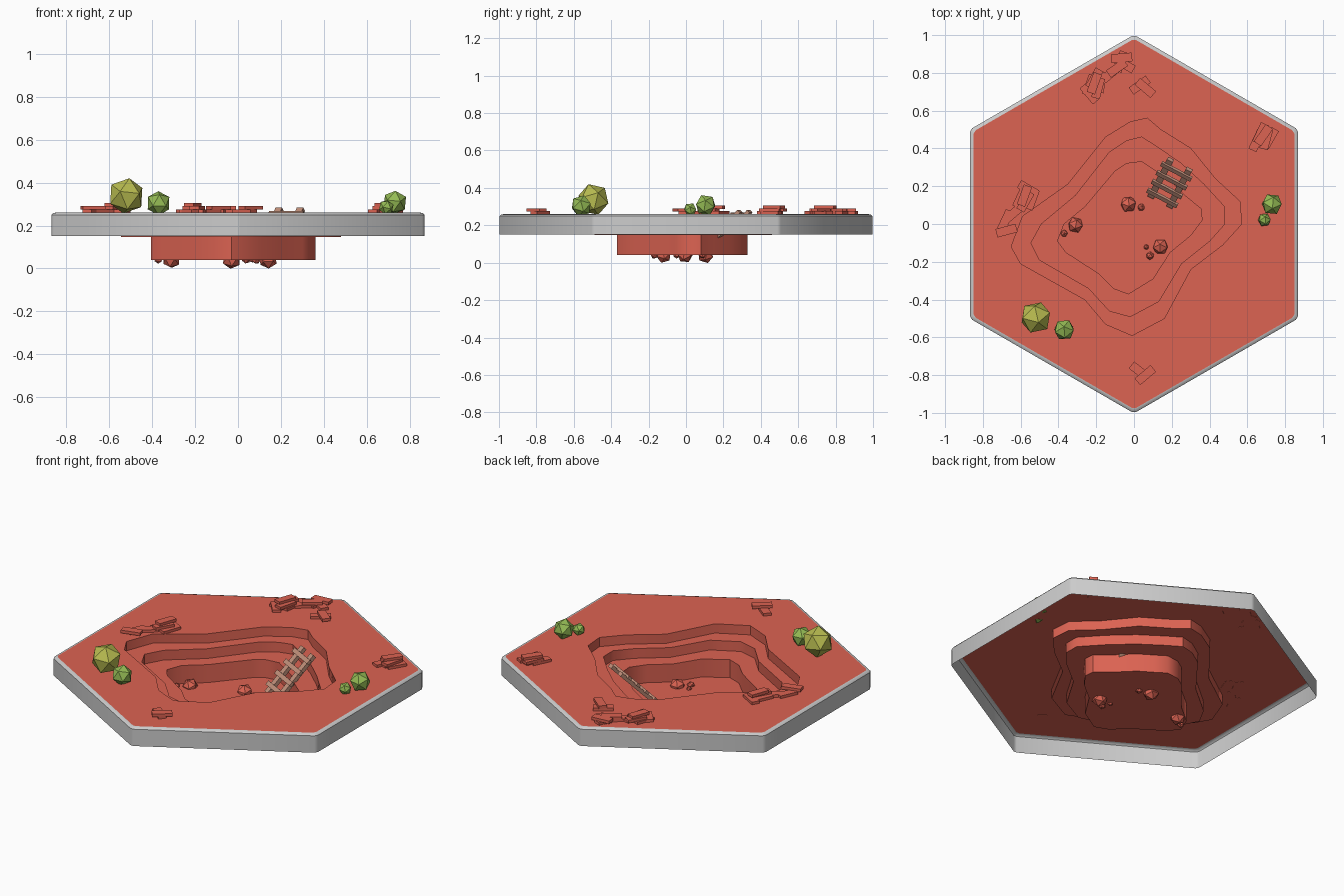
import bpy, bmesh, math
from mathutils import Vector, Matrix

if "Cube" in bpy.data.objects:
    bpy.data.objects.remove(bpy.data.objects["Cube"])

def material(name, rgb):
    m = bpy.data.materials.new(name)
    m.diffuse_color = (*rgb, 1)
    m.use_nodes = True
    m.node_tree.nodes["Principled BSDF"].inputs["Base Color"].default_value = m.diffuse_color
    return m

CLAY = material("clay", (0.72, 0.125, 0.085))
WOOD = material("wood", (0.52, 0.27, 0.19))
OLIVE = material("olive_leaf", (0.48, 0.50, 0.08))
GREEN = material("green_leaf", (0.30, 0.50, 0.09))

def finish(bm, name, mat=None, smooth=None):
    me = bpy.data.meshes.new(name)
    bm.to_mesh(me)
    bm.free()
    ob = bpy.data.objects.new(name, me)
    bpy.context.collection.objects.link(ob)
    if mat:
        me.materials.append(mat)
    if smooth:
        bpy.ops.object.select_all(action='DESELECT')
        ob.select_set(True)
        bpy.context.view_layer.objects.active = ob
        bpy.ops.object.shade_smooth_by_angle(angle=math.radians(smooth))
    return ob

def ring(bm, pts, z):
    return [bm.verts.new((x, y, z)) for x, y in pts]

def bridge(bm, a, b):
    n = len(a)
    for i in range(n):
        bm.faces.new((a[i], a[(i + 1) % n], b[(i + 1) % n], b[i]))

def hexagon(r, cut):
    # pointed along y, each corner slightly chamfered
    c = [Vector((r * math.sin(k * math.pi / 3), r * math.cos(k * math.pi / 3))) for k in range(6)]
    out = []
    for k in range(6):
        for nb in (c[k - 1], c[(k + 1) % 6]):
            out.append(tuple(c[k] + (nb - c[k]).normalized() * cut))
    return out

# Grey rim, open underneath
bm = bmesh.new()
rings = [ring(bm, hexagon(r, 0.012), z) for r, z in ((1.002, 0.15), (1.002, 0.25), (0.995, 0.257), (0.98, 0.26))]
for a, b in zip(rings, rings[1:]):
    bridge(bm, b, a)
bmesh.ops.recalc_face_normals(bm, faces=bm.faces)
finish(bm, "tile_rim", None, 35)

# Clay ground with terraced pit
TOP = [(.07, .56), (.14, .50), (.30, .40), (.43, .24), (.56, .12), (.57, 0), (.47, -.11), (.30, -.24), (.16, -.50),
       (-.01, -.59), (-.15, -.53), (-.26, -.40), (-.60, -.21), (-.65, -.12), (-.59, .04), (-.35, .21), (-.15, .46), (-.02, .54)]
MID = [(.04, .46), (.12, .41), (.25, .32), (.37, .21), (.48, .09), (.48, 0), (.40, -.09), (.25, -.21), (.13, -.41),
       (-.02, -.49), (-.13, -.46), (-.24, -.34), (-.50, -.19), (-.545, -.10), (-.49, 0), (-.31, .15), (-.13, .38), (-.04, .44)]
LOW = [(.04, .33), (.10, .29), (.18, .24), (.27, .15), (.355, .08), (.36, .02), (.30, -.06), (.19, -.15), (.10, -.29),
       (-.03, -.37), (-.11, -.34), (-.19, -.26), (-.36, -.15), (-.405, -.09), (-.37, 0), (-.26, .09), (-.10, .28), (-.04, .32)]
bm = bmesh.new()
outer = ring(bm, hexagon(0.98, 0.012), 0.26)
levels = [ring(bm, p, z) for p, z in
          ((TOP, .26), (TOP, .205), (MID, .205), (MID, .147), (LOW, .147), (LOW, .04))]
for a, b in zip(levels, levels[1:]):
    bridge(bm, a, b)
bm.faces.new(levels[-1])
edges = []
for loop in (outer, levels[0]):
    for i in range(len(loop)):
        e = bm.edges.get((loop[i - 1], loop[i]))
        edges.append(e or bm.edges.new((loop[i - 1], loop[i])))
bmesh.ops.triangle_fill(bm, edges=edges, use_beauty=True, use_dissolve=False)
bmesh.ops.recalc_face_normals(bm, faces=bm.faces)
flat = max(bm.faces, key=lambda f: f.calc_area() if abs(f.normal.z) > .9 else 0)
if flat.normal.z < 0:
    bmesh.ops.reverse_faces(bm, faces=bm.faces)
finish(bm, "terraced_ground", CLAY, 45)

# Low-poly bushes and pit rocks
def ball(name, x, y, z, r, mat, turn):
    bm = bmesh.new()
    rot = Matrix.Rotation(turn, 4, 'Z') @ Matrix.Rotation(turn * .7, 4, 'X')
    bmesh.ops.create_icosphere(bm, subdivisions=1, radius=r, matrix=Matrix.Translation((x, y, z)) @ rot)
    finish(bm, name, mat)

for i, (x, y, z, r, mat) in enumerate([(-.52, -.495, .338, .087, OLIVE), (-.37, -.56, .304, .058, GREEN),
                                       (.73, .105, .308, .058, GREEN), (.69, .022, .285, .036, GREEN)]):
    ball(f"bush_{i}", x, y, z, r, mat, .5 + i)
for i, (x, y, r) in enumerate([(-.03, .105, .045), (.14, -.12, .044), (-.31, -.005, .043), (.038, .088, .02),
                               (-.37, -.05, .02), (.085, -.168, .022), (.065, -.122, .015)]):
    ball(f"pit_rock_{i}", x, y, .042, r, CLAY, .4 + i)

# Scattered and stacked bricks: x, y, layer, angle
def box(bm, size, matrix):
    bmesh.ops.create_cube(bm, size=1, matrix=matrix @ Matrix.Diagonal((*size, 1)))

PILES = {
    "back_left": [(-.235, .69, 0, -50), (-.235, .735, 0, 70), (-.20, .725, 0, 65), (-.175, .75, 0, 80),
                  (-.21, .77, 1, 60), (-.19, .72, 1, 75), (-.21, .745, 2, 70)],
    "back_corner": [(-.12, .80, 0, 40), (-.09, .825, 1, 35), (-.07, .86, 0, 70), (-.05, .845, 0, -30), (-.065, .88, 1, 5)],
    "back_pair": [(.03, .735, 0, 35), (.06, .72, 1, -40)],
    "right": [(.65, .44, 0, 65), (.685, .46, 0, 70), (.72, .455, 0, 60), (.67, .48, 1, 65), (.70, .45, 1, 75), (.685, .47, 2, 55)],
    "left": [(-.56, .185, 0, -30), (-.60, .14, 0, 65), (-.54, .13, 0, 70), (-.575, .12, 1, 60), (-.58, .15, 2, 70), (-.635, .06, 0, 40)],
    "left_low": [(-.68, .02, 0, 65), (-.675, -.035, 1, 15)],
    "front_pair": [(.03, -.78, 0, -38), (.06, -.80, 1, 40)],
}
for name, bricks in PILES.items():
    bm = bmesh.new()
    for x, y, layer, a in bricks:
        box(bm, (.11, .046, .017), Matrix.Translation((x, y, .267 + layer * .015)) @ Matrix.Rotation(math.radians(a), 4, 'Z'))
    finish(bm, "bricks_" + name, CLAY)

# Ladder leaning into the pit
bottom, top = Vector((.14, .12, .05)), Vector((.243, .315, .275))
along = (top - bottom).normalized()
across = Vector((along.y, -along.x, 0)).normalized()
normal = across.cross(along)
basis = Matrix((across, along, normal)).transposed().to_4x4()
length = (top - bottom).length
bm = bmesh.new()
for s in (-1, 1):
    box(bm, (.035, length, .022), Matrix.Translation((bottom + top) / 2 + across * s * .056) @ basis)
for k in range(4):
    p = bottom + along * length * (.14 + .24 * k) + normal * .014
    box(bm, (.18, .026, .016), Matrix.Translation(p) @ basis)
finish(bm, "ladder", WOOD)
